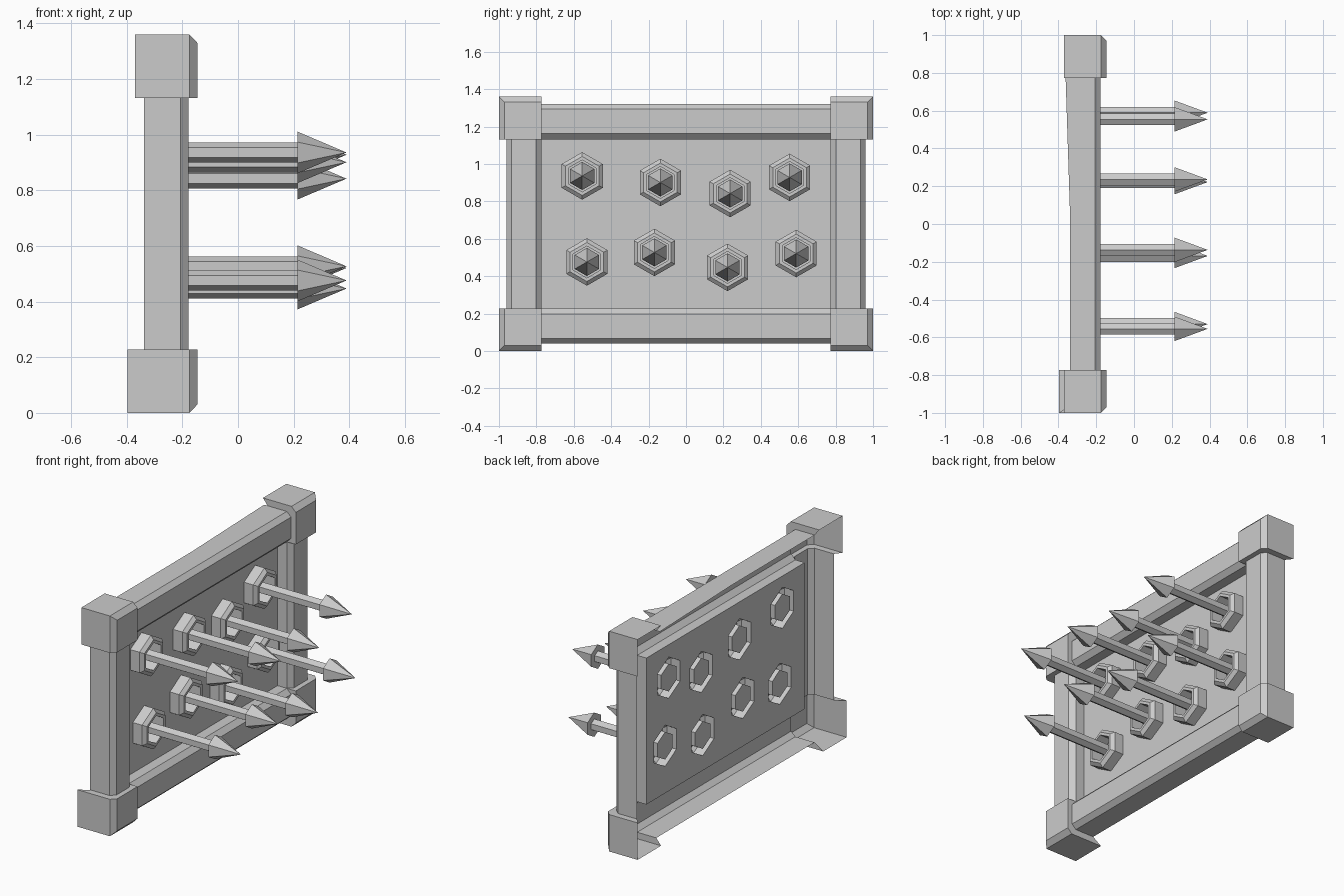
import bpy, bmesh, math

if "Cube" in bpy.data.objects:
    bpy.data.objects.remove(bpy.data.objects["Cube"])

H = 1.36          # total height
W = 0.228         # corner block width
FRONT = -0.146    # block front
PANEL_X = -0.27   # recessed panel plane
BACK = -0.338     # rear edge of rails
SPIKES = [(-.555, .936), (-.137, .901), (.236, .842), (.554, .928),
          (-.53, .476), (-.169, .527), (.222, .447), (.589, .521)]


def finish(name, bm):
    bmesh.ops.remove_doubles(bm, verts=bm.verts, dist=1e-5)
    bmesh.ops.recalc_face_normals(bm, faces=bm.faces)
    me = bpy.data.meshes.new(name)
    bm.to_mesh(me)
    bm.free()
    ob = bpy.data.objects.new(name, me)
    bpy.context.collection.objects.link(ob)
    return ob


def add_face(bm, pts):
    return bm.faces.new([bm.verts.new(p) for p in pts])


def hex_points(y, z, r, x):
    return [(x, y + r * math.sin(k * math.pi / 3), z + r * math.cos(k * math.pi / 3))
            for k in range(6)]


def hex_lathe(name, y, z, profile):
    """Six-sided solid along x from (radius, x) pairs."""
    bm = bmesh.new()
    for (r0, x0), (r1, x1) in zip(profile, profile[1:]):
        a, b = hex_points(y, z, r0, x0), hex_points(y, z, r1, x1)
        for k in range(6):
            n = (k + 1) % 6
            if r1 == 0:
                add_face(bm, [a[k], a[n], b[k]])
            elif r0 == 0:
                add_face(bm, [a[k], b[n], b[k]])
            else:
                add_face(bm, [a[k], a[n], b[n], b[k]])
    return finish(name, bm)


# Hollow corner blocks: outer walls, chamfers, front and end rims
def corner_block(name, sy, top, back):
    bm = bmesh.new()

    def put(pts, swap):
        out = []
        for x, a, b in pts:
            if swap:
                a, b = b, a
            out.append((x, sy * (1 - a), H - b if top else b))
        add_face(bm, out)

    c, m = 0.03, -0.175
    for swap in (False, True):
        put([(back, 0, 0), (m, 0, 0), (m, 0, W), (back, 0, W)], swap)
        put([(m, 0, 0), (FRONT, c, c), (FRONT, c, W), (m, 0, W)], swap)
        rim = [(back, 0), (m, 0), (FRONT, c), (FRONT, W), (-.207, W),
               (-.178, .198), (-.178, .067), (-.207, .04), (BACK, .04)]
        put([(x, a, W) for x, a in rim], swap)
    put([(FRONT, c, c), (FRONT, W, c), (FRONT, W, W), (FRONT, c, W)], False)
    finish(name, bm)


corner_block("corner_block_bottom_left", -1, False, -.397)
corner_block("corner_block_bottom_right", 1, False, -.37)
corner_block("corner_block_top_left", -1, True, -.37)
corner_block("corner_block_top_right", 1, True, -.37)


# Rails and posts: open-backed chamfered channel
def channel(name, stations, place):
    bm = bmesh.new()
    sections = []
    for t, back in stations:
        prof = [(back, .04), (-.207, .04), (-.178, .067), (-.178, .198),
                (-.207, W), (PANEL_X, W)]
        sections.append([place(x, d, t) for x, d in prof])
    for s0, s1 in zip(sections, sections[1:]):
        for i in range(len(s0) - 1):
            add_face(bm, [s0[i], s0[i + 1], s1[i + 1], s1[i]])
    finish(name, bm)


E = 1 - W
channel("bottom_rail", [(-E, BACK), (E, BACK)], lambda x, d, t: (x, t, d))
channel("top_rail", [(-E, BACK), (.03, BACK), (E, -.362)], lambda x, d, t: (x, t, H - d))
channel("left_post", [(W, BACK), (H - W, BACK)], lambda x, d, t: (x, d - 1, t))
channel("right_post", [(W, BACK), (H - W, BACK)], lambda x, d, t: (x, 1 - d, t))

# Panel sheet with hexagonal openings
bm = bmesh.new()
loops = [[(PANEL_X, -E, W), (PANEL_X, E, W), (PANEL_X, E, H - W), (PANEL_X, -E, H - W)]]
loops += [hex_points(y, z, .127, PANEL_X) for y, z in SPIKES]
for loop in loops:
    vs = [bm.verts.new(p) for p in loop]
    for i in range(len(vs)):
        bm.edges.new((vs[i - 1], vs[i]))
bmesh.ops.triangle_fill(bm, use_beauty=True, use_dissolve=False,
                        edges=bm.edges[:], normal=(1, 0, 0))
finish("panel", bm)

# Sockets and spikes
for i, (y, z) in enumerate(SPIKES, 1):
    hex_lathe(f"socket_{i}", y, z, [(.127, PANEL_X), (.127, -.207), (.104, -.188),
                                    (.085, -.188), (.085, PANEL_X), (0, PANEL_X)])
    hex_lathe(f"spike_{i}", y, z, [(.036, PANEL_X), (.036, .214), (.075, .214), (0, .39)])
